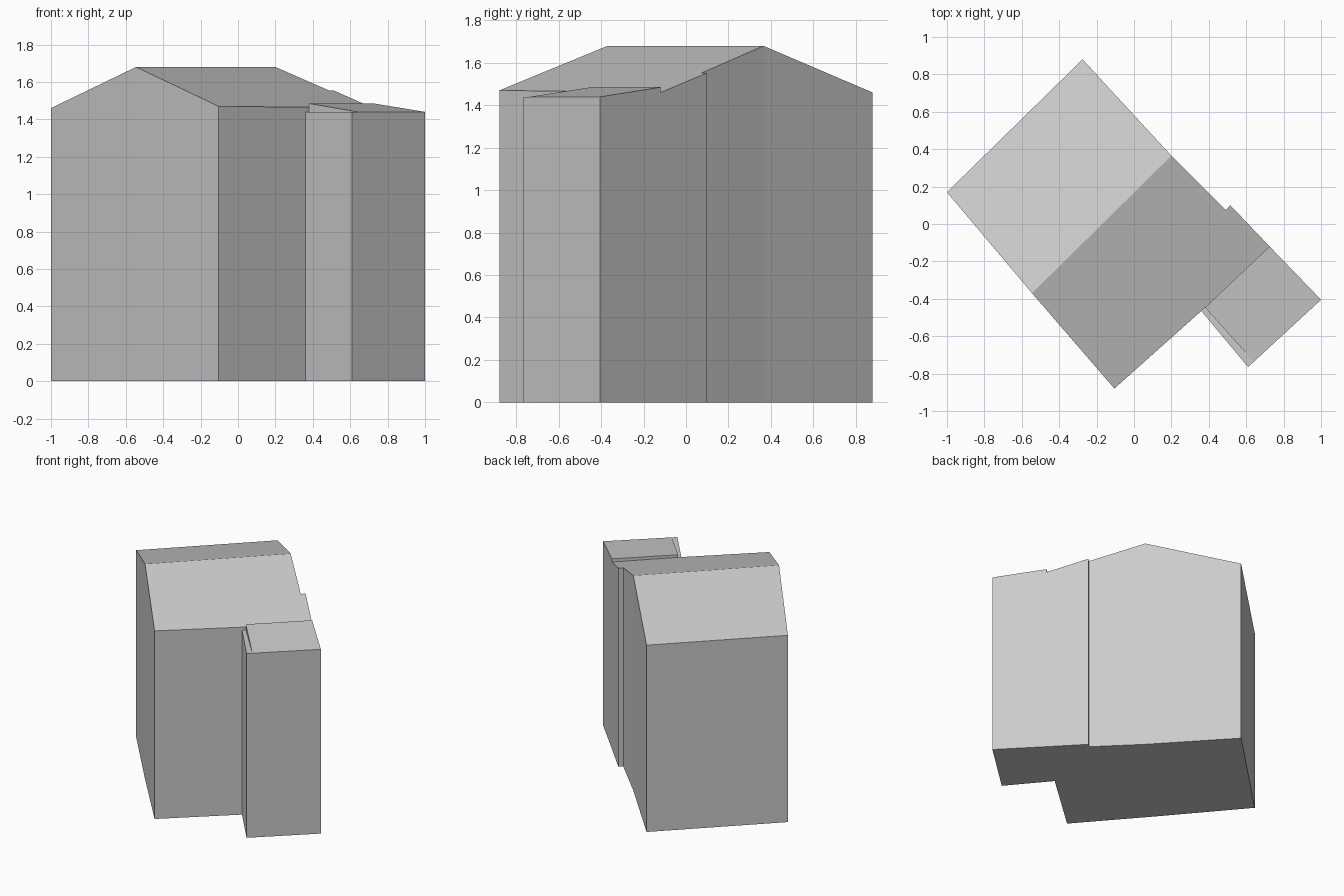
import bpy
import bmesh

# Remove the default cube
cube = bpy.data.objects.get("Cube")
if cube:
    bpy.data.objects.remove(cube, do_unlink=True)

# Single plain grey
GREY = (0.6, 0.6, 0.6, 1.0)
plaster = bpy.data.materials.new("plain grey")
plaster.use_nodes = True
plaster.diffuse_color = GREY
plaster.node_tree.nodes["Principled BSDF"].inputs["Base Color"].default_value = GREY


def block(name, outline, roofs, wall_base=None):
    """Extrude a counter-clockwise outline down to the ground.

    outline: eave and ridge points; roofs: index lists of the top faces;
    wall_base: bottom height of walls (by start index) that sit on another block.
    """
    wall_base = wall_base or {}
    bm = bmesh.new()
    top = [bm.verts.new(p) for p in outline]
    foot = [bm.verts.new((x, y, 0)) for x, y, z in outline]
    for i in range(len(top)):
        j = (i + 1) % len(top)
        low = [foot[i], foot[j]]
        if i in wall_base:
            low = [bm.verts.new((v.co.x, v.co.y, wall_base[i])) for v in low]
        bm.faces.new((low[0], low[1], top[j], top[i]))
    for roof in roofs:
        bm.faces.new([top[i] for i in roof])
    bm.faces.new(foot[::-1])
    mesh = bpy.data.meshes.new(name)
    bm.to_mesh(mesh)
    bm.free()
    mesh.materials.append(plaster)
    obj = bpy.data.objects.new(name, mesh)
    bpy.context.scene.collection.objects.link(obj)
    return obj


RIDGE, EAVE, ANNEX_TOP = 1.68, 1.46, 1.485
LOW = 1.44                      # annex eave
inner = (0.36, -0.465)          # notch between house and annex
outer = (0.725, -0.12)          # far end of the shared wall
shared = (0.38, -0.446)         # annex roof start on the shared wall
split = (0.64, -0.737)          # annex roof start on the front wall

# Gabled house with a small step in its rear gable wall
block("main_house", [
    (-0.275, 0.88, EAVE), (-1, 0.17, EAVE), (-0.545, -0.37, RIDGE),
    (-0.105, -0.88, 1.47), (*inner, 1.465), (*outer, EAVE),
    (0.515, 0.1, 1.553), (0.49, 0.075, 1.553), (0.2, 0.365, RIDGE),
], [(0, 1, 2, 8), (2, 3, 4, 5, 6, 7, 8)], {4: LOW})

# Lean-to annex with a shallow sloping roof
block("annex", [
    (*shared, ANNEX_TOP), (*split, LOW), (1, -0.405, LOW), (*outer, ANNEX_TOP),
], [(0, 1, 2, 3)], {0: LOW, 3: LOW})

# Narrow flat-topped wedge beside the annex
block("annex_side_wedge", [
    (*inner, LOW), (0.61, -0.765, LOW), (*split, LOW), (*shared, LOW),
], [(0, 1, 2, 3)], {2: LOW - 0.01, 3: LOW - 0.01})
